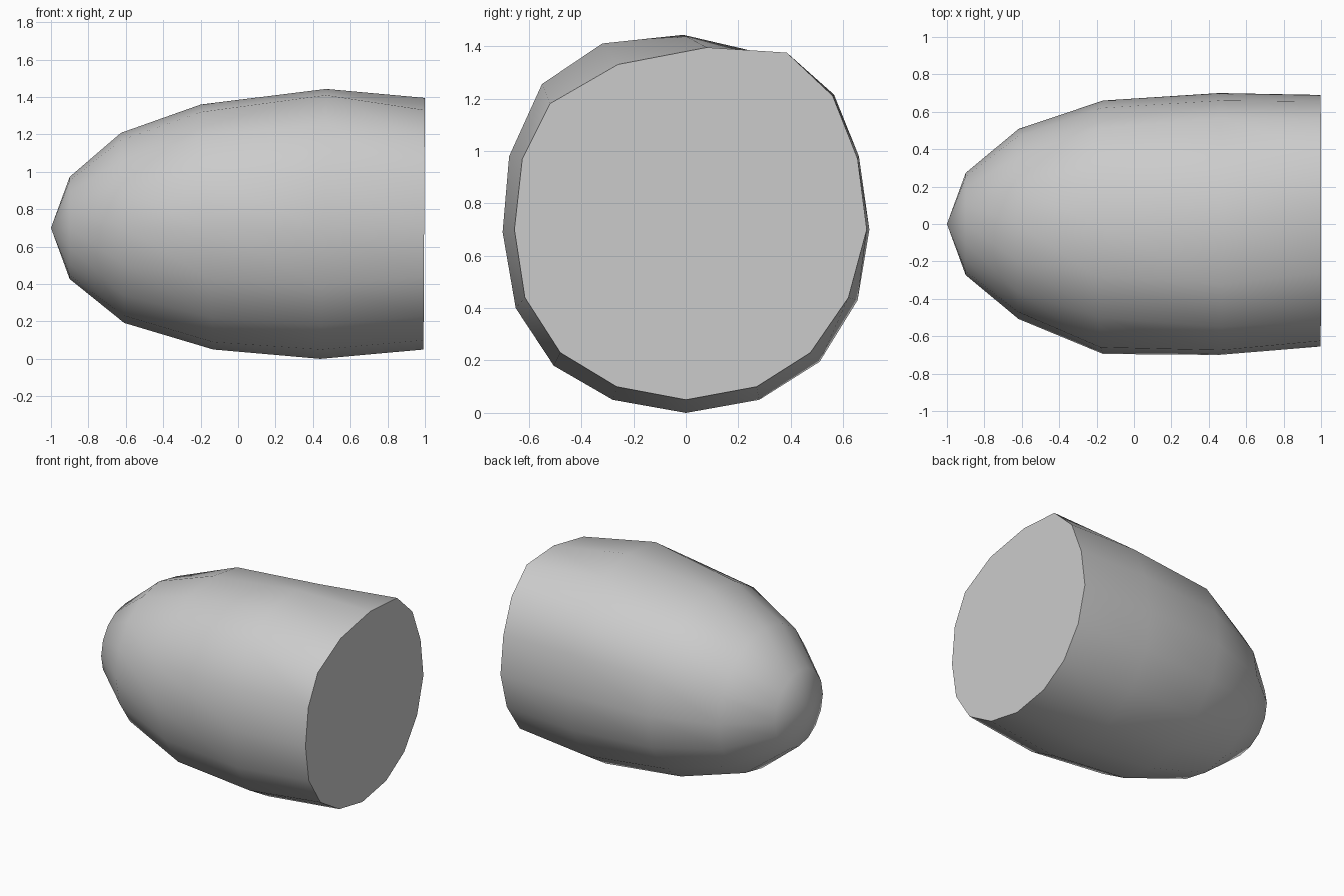
import bpy, bmesh
from math import sin, cos, pi

if "Cube" in bpy.data.objects:
    bpy.data.objects.remove(bpy.data.objects["Cube"])

N = 16

def circle(r, top=1.0):
    # ring starting at the bottom and turning through +y
    pts = []
    for i in range(N):
        a = 2 * pi * i / N
        z = -r * cos(a)
        pts.append((r * sin(a), 0.7 + (z * top if z > 0 else z)))
    return pts

# Uneven hand-shaped cross-sections (y, z)
shoulder = [(0, .05), (.25, .10), (.46, .24), (.61, .45), (.66, .70), (.62, .95),
            (.51, 1.19), (.27, 1.32), (0, 1.36), (-.28, 1.32), (-.50, 1.19),
            (-.66, .97), (-.695, .70), (-.62, .43), (-.48, .22), (-.26, .09)]
waist = [(0, .0), (.28, .05), (.51, .195), (.655, .43), (.70, .70), (.66, .98),
         (.565, 1.215), (.26, 1.38), (-.01, 1.443), (-.32, 1.41), (-.55, 1.255),
         (-.675, .98), (-.70, .69), (-.65, .40), (-.505, .18), (-.28, .05)]
rear = [(0, .05), (.27, .10), (.475, .23), (.62, .44), (.69, .70), (.655, .97),
        (.56, 1.21), (.385, 1.375), (.08, 1.395), (-.26, 1.33), (-.52, 1.18),
        (-.625, .97), (-.655, .70), (-.615, .44), (-.48, .23), (-.265, .10)]

# x at the bottom and top of each ring, with its section
sections = [(-.90, -.90, circle(.273)), (-.605, -.63, circle(.508)),
            (-.13, -.20, shoulder), (.44, .47, waist), (.992, 1.0, rear)]

bm = bmesh.new()
tip = bm.verts.new((-1, 0, .7))
rings = []
for x0, x1, pts in sections:
    rings.append([bm.verts.new((x0 + (x1 - x0) * z / 1.4, y, z)) for y, z in pts])

# Pointed nose, sides and flat rear cap
for i in range(N):
    j = (i + 1) % N
    bm.faces.new((tip, rings[0][i], rings[0][j]))
    for a, b in zip(rings, rings[1:]):
        bm.faces.new((a[i], b[i], b[j], a[j]))
cap = bm.faces.new(rings[-1])
bmesh.ops.recalc_face_normals(bm, faces=bm.faces[:])
for f in bm.faces:
    f.smooth = f is not cap
for e in cap.edges:
    e.smooth = False

mesh = bpy.data.meshes.new("rounded_nose_body")
bm.to_mesh(mesh)
bm.free()
bpy.context.collection.objects.link(bpy.data.objects.new("rounded_nose_body", mesh))
